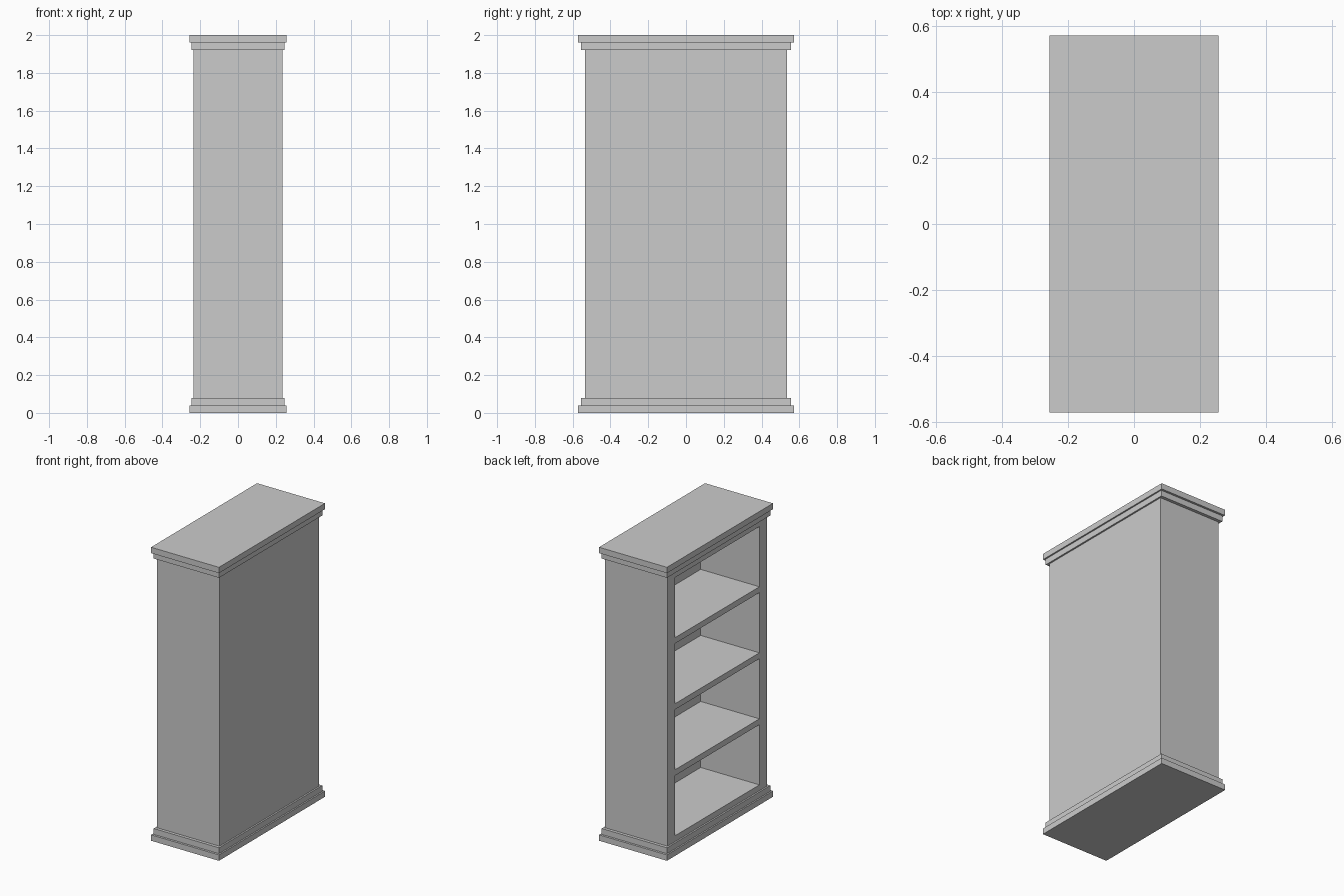
import bpy, bmesh

if "Cube" in bpy.data.objects:
    bpy.data.objects.remove(bpy.data.objects["Cube"])

HX, HY = 0.235, 0.535        # half depth and half width of the carcass
STILE, BOARD = 0.08, 0.04    # side wall and shelf thickness
BACK = 0.208                 # inner face of the back panel
PITCH = 0.45                 # shelf spacing


def make_object(name, bm):
    bmesh.ops.recalc_face_normals(bm, faces=bm.faces)
    mesh = bpy.data.meshes.new(name)
    bm.to_mesh(mesh)
    bm.free()
    obj = bpy.data.objects.new(name, mesh)
    bpy.context.collection.objects.link(obj)
    return obj


def box_mesh(x0, x1, y0, y1, z0, z1):
    bm = bmesh.new()
    bmesh.ops.create_cube(bm, size=1)
    for v in bm.verts:
        v.co.x = x1 if v.co.x > 0 else x0
        v.co.y = y1 if v.co.y > 0 else y0
        v.co.z = z1 if v.co.z > 0 else z0
    return bm


def box(name, *bounds):
    return make_object(name, box_mesh(*bounds))


# Carcass: a block whose -x face is inset and pushed in to form the open cabinet
bm = box_mesh(-HX, HX, -HY, HY, 0.08, 1.92)
bm.faces.ensure_lookup_table()
opening = min(bm.faces, key=lambda f: f.calc_center_median().x)
for depth in (-HX, BACK):
    ext = bmesh.ops.extrude_face_region(bm, geom=[opening])
    bmesh.ops.delete(bm, geom=[opening], context='FACES_ONLY')
    opening = next(g for g in ext["geom"] if isinstance(g, bmesh.types.BMFace))
    for v in opening.verts:
        v.co.x = depth
        v.co.y = (HY - STILE) * (1 if v.co.y > 0 else -1)
        v.co.z = 1.92 - BOARD if v.co.z > 1 else 0.08 + BOARD
make_object("carcass", bm)

# Shelves, flush with the front frame
for i in range(1, 4):
    top = 0.12 + i * PITCH
    box(f"shelf_{i}", -HX, BACK, -HY + STILE, HY - STILE, top - BOARD, top)

# Stepped plinth and cornice
for name, hx, hy, z0 in (
    ("plinth_lower", 0.256, 0.571, 0.0),
    ("plinth_upper", 0.246, 0.556, 0.04),
    ("cornice_lower", 0.246, 0.556, 1.92),
    ("cornice_upper", 0.256, 0.571, 1.96),
):
    box(name, -hx, hx, -hy, hy, z0, z0 + 0.04)
